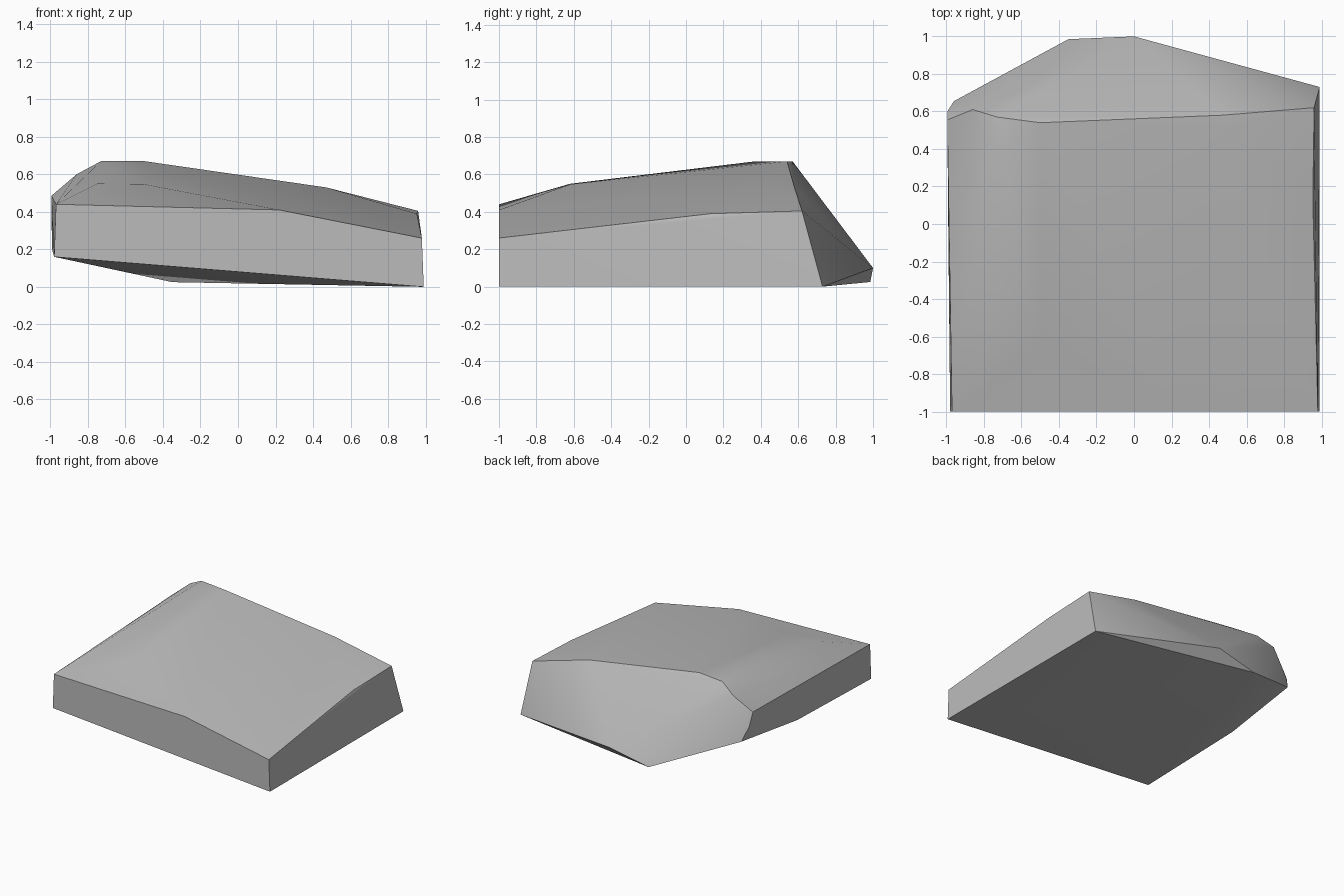
import bpy, bmesh, math

cube = bpy.data.objects.get("Cube")
if cube:
    bpy.data.objects.remove(cube, do_unlink=True)

# Stone colour
stone = bpy.data.materials.new("stone_grey")
stone.use_nodes = True
grey = (0.5, 0.5, 0.5, 1)
stone.diffuse_color = grey
stone.node_tree.nodes["Principled BSDF"].inputs["Base Color"].default_value = grey

# Key corners of the slab, grouped by ridge
underside = [(-.98, -1, .16), (.99, -1, 0), (.99, .73, 0), (-.35, .985, .025),
             (-.99, -.03, .195)]
back_tip = [(0, 1, .1), (-.96, .655, .27), (-.995, .6, .385)]
front_rim = [(-.97, -1, .44), (.22, -1, .41), (.98, -1, .26)]
left_rim = [(.953, .13, .39), (.96, .62, .405)]
back_rim = [(.47, .58, .53), (-.5, .54, .67), (-.73, .57, .67),
            (-.86, .61, .6), (-.995, .555, .485)]
crown = [(-.75, -.62, .55), (-.5, -.62, .547), (-.73, .37, .67), (.47, .5, .53)]

# Chipped slab wrapped around the corners
bm = bmesh.new()
for point in underside + back_tip + front_rim + left_rim + back_rim + crown:
    bm.verts.new(point)
hull = bmesh.ops.convex_hull(bm, input=bm.verts)
loose = [v for v in bm.verts if not v.link_faces]
bmesh.ops.delete(bm, geom=loose, context='VERTS')
bmesh.ops.recalc_face_normals(bm, faces=bm.faces)
mesh = bpy.data.meshes.new("stone_slab")
bm.to_mesh(mesh)
bm.free()
mesh.materials.append(stone)
slab = bpy.data.objects.new("stone_slab", mesh)
bpy.context.collection.objects.link(slab)

# Soft crown with crisp rims
bpy.ops.object.select_all(action='DESELECT')
slab.select_set(True)
bpy.context.view_layer.objects.active = slab
bpy.ops.object.shade_smooth_by_angle(angle=math.radians(30))
